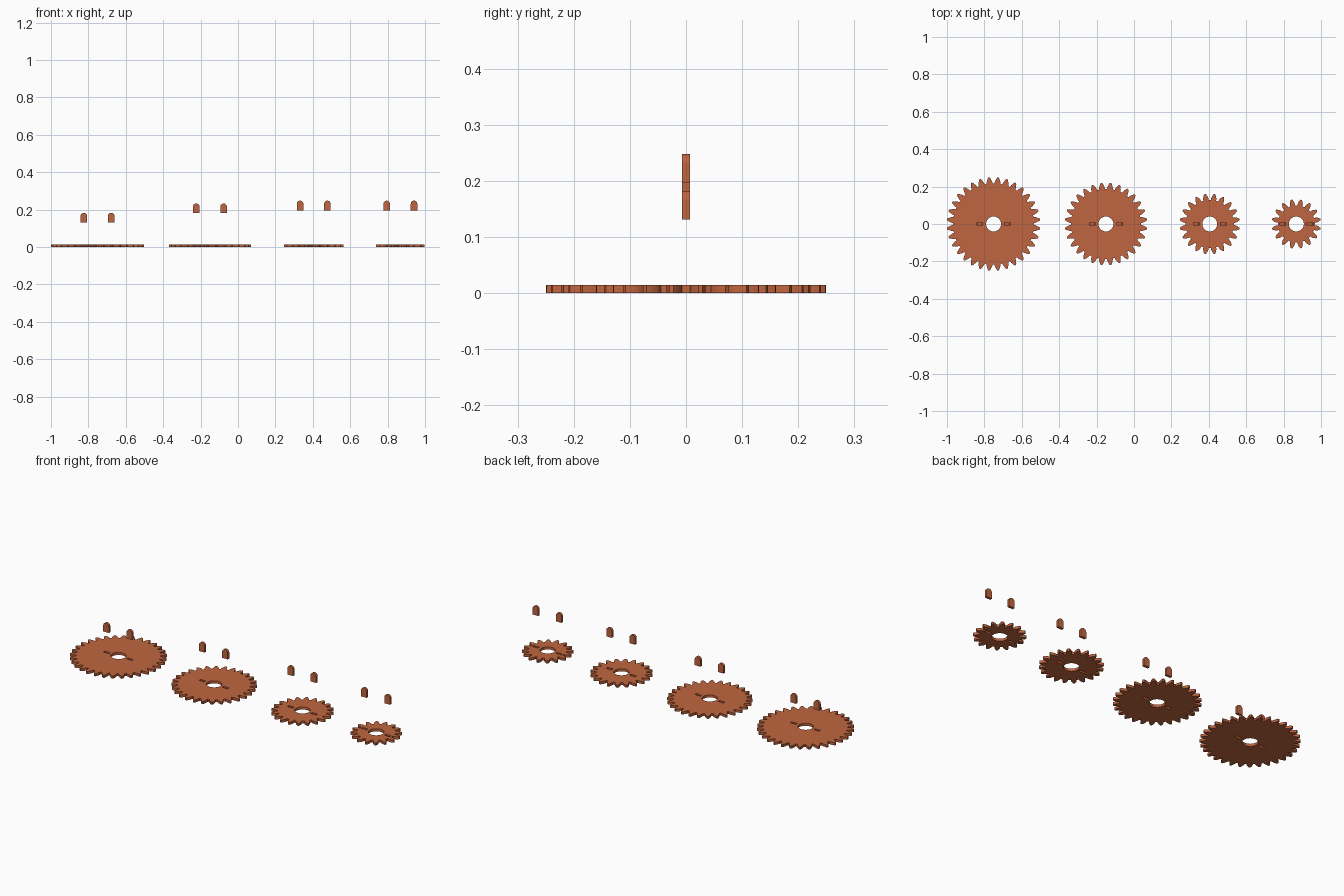
import bpy, bmesh, math
from math import pi, cos, sin, acos, tan

if "Cube" in bpy.data.objects:
    bpy.data.objects.remove(bpy.data.objects["Cube"])

THICK = 0.0145         # gear plate thickness
MODULE = 0.0147        # tooth size shared by all gears
SLOT_X = 0.073         # slot and peg distance from gear centre
PEG_W, PEG_D, PEG_H = 0.035, 0.014, 0.052

clay = bpy.data.materials.new("terracotta")
clay.diffuse_color = (0.53, 0.13, 0.05, 1)
clay.use_nodes = True
clay.node_tree.nodes["Principled BSDF"].inputs["Base Color"].default_value = clay.diffuse_color


def extrude_outlines(name, outlines, depth):
    """Fill closed outlines (inner ones become holes) and give them depth."""
    curve = bpy.data.curves.new(name + "_outline", 'CURVE')
    curve.dimensions, curve.fill_mode, curve.extrude = '2D', 'BOTH', depth / 2
    for pts in outlines:
        sp = curve.splines.new('POLY')
        sp.points.add(len(pts) - 1)
        for p, (x, y) in zip(sp.points, pts):
            p.co = (x, y, 0, 1)
        sp.use_cyclic_u = True
    tmp = bpy.data.objects.new(name + "_outline", curve)
    bpy.context.collection.objects.link(tmp)
    mesh = bpy.data.meshes.new_from_object(
        tmp.evaluated_get(bpy.context.evaluated_depsgraph_get()))
    bpy.data.objects.remove(tmp)
    bpy.data.curves.remove(curve)
    bm = bmesh.new()
    bm.from_mesh(mesh)
    bmesh.ops.remove_doubles(bm, verts=bm.verts, dist=1e-5)
    bmesh.ops.recalc_face_normals(bm, faces=bm.faces)
    for f in bm.faces:
        f.smooth = False
    bm.to_mesh(mesh)
    bm.free()
    mesh.materials.clear()
    mesh.materials.append(clay)
    mesh.name = name
    ob = bpy.data.objects.new(name, mesh)
    bpy.context.collection.objects.link(ob)
    return ob


def gear_outline(teeth):
    """Involute tooth flanks around the pitch circle."""
    pitch_r = MODULE * teeth / 2
    root, tip = pitch_r - 1.25 * MODULE, pitch_r + MODULE
    pressure = math.radians(25)
    base = pitch_r * cos(pressure)

    def half_angle(r):
        a = acos(min(1, base / r))
        return pi / (2 * teeth) + tan(pressure) - pressure - tan(a) + a

    radii = [root + (tip - root) * k / 5 for k in range(6)]
    pts = []
    for t in range(teeth):
        mid = 2 * pi * (t + 0.5) / teeth
        flank = [(r, half_angle(r)) for r in radii]
        for r, h in [(r, -h) for r, h in flank] + flank[::-1]:
            pts.append((r * cos(mid + h), r * sin(mid + h)))
    return pts


def circle(r, n=48):
    return [(r * cos(2 * pi * i / n), r * sin(2 * pi * i / n)) for i in range(n)]


def rectangle(cx, w, d):
    return [(cx + sx * w / 2, sy * d / 2)
            for sx, sy in ((-1, -1), (1, -1), (1, 1), (-1, 1))]


def peg_outline():
    """Straight sides with a rounded top."""
    r, flat = PEG_W / 2, PEG_H - PEG_W / 2
    arch = [(r * cos(pi * i / 10), flat + r * sin(pi * i / 10)) for i in range(11)]
    return [(-r, 0), (r, 0)] + arch


# name, centre x, teeth, peg base height
SETS = [("large", -0.751, 32, 0.131), ("medium", -0.150, 28, 0.181),
        ("small", 0.405, 20, 0.196), ("tiny", 0.868, 16, 0.196)]

for name, cx, teeth, peg_z in SETS:
    # toothed plate with axle hole and two peg slots
    gear = extrude_outlines(name + "_gear", [
        gear_outline(teeth), circle(0.04),
        rectangle(-SLOT_X, PEG_W, PEG_D), rectangle(SLOT_X, PEG_W, PEG_D)], THICK)
    gear.location = (cx, 0, THICK / 2)
    # pair of pegs floating above the slots
    for side, sx in (("left", -1), ("right", 1)):
        peg = extrude_outlines(f"{name}_{side}_peg", [peg_outline()], PEG_D)
        peg.rotation_euler = (pi / 2, 0, 0)
        peg.location = (cx + sx * SLOT_X, 0, peg_z)
